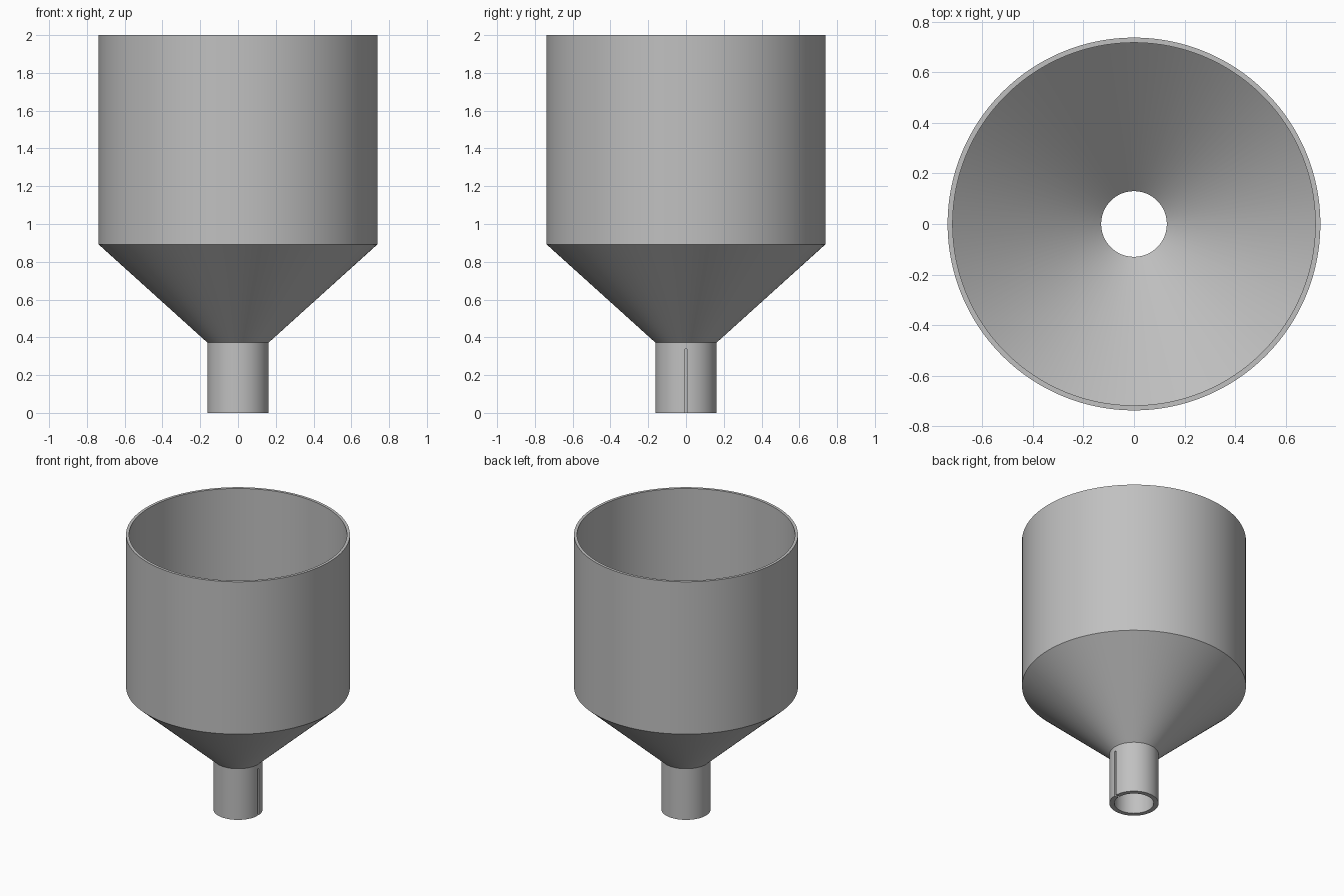
import bpy
import bmesh
import math

cube = bpy.data.objects.get("Cube")
if cube:
    bpy.data.objects.remove(cube, do_unlink=True)

SEGMENTS = 128

grey = bpy.data.materials.new("plain grey")
grey.use_nodes = True
colour = (0.53, 0.53, 0.53, 1)
grey.diffuse_color = colour
grey.node_tree.nodes["Principled BSDF"].inputs["Base Color"].default_value = colour


def add_object(name, bm):
    bmesh.ops.recalc_face_normals(bm, faces=bm.faces)
    mesh = bpy.data.meshes.new(name)
    bm.to_mesh(mesh)
    bm.free()
    mesh.materials.append(grey)
    obj = bpy.data.objects.new(name, mesh)
    bpy.context.collection.objects.link(obj)
    return obj


def lathe(name, profile):
    """Turn a closed (radius, height) profile around the z axis."""
    bm = bmesh.new()
    rings = []
    for i in range(SEGMENTS):
        a = math.tau * i / SEGMENTS
        rings.append([bm.verts.new((r * math.cos(a), r * math.sin(a), z))
                      for r, z in profile])
    for i, ring in enumerate(rings):
        following = rings[(i + 1) % SEGMENTS]
        for j in range(len(profile)):
            k = (j + 1) % len(profile)
            bm.faces.new((ring[j], following[j], following[k], ring[k]))
    return add_object(name, bm)


# Funnel: spout, cone and tall hopper in one thin wall
outside = [(0.162, 0), (0.162, 0.372), (0.738, 0.892), (0.738, 2)]
inside = [(0.718, 2), (0.718, 0.9), (0.13, 0.372), (0.13, 0)]
funnel = lathe("funnel", outside + inside)

# Narrow round-topped slot up one side of the spout
half_width, slot_top = 0.008, 0.34
outline = [(-half_width, -0.05), (half_width, -0.05)]
for i in range(9):
    a = math.pi * i / 8
    outline.append((half_width * math.cos(a),
                    slot_top - half_width + half_width * math.sin(a)))
bm = bmesh.new()
face = bm.faces.new([bm.verts.new((0.08, y, z)) for y, z in outline])
extruded = bmesh.ops.extrude_face_region(bm, geom=[face], use_keep_orig=True)
bmesh.ops.translate(bm, vec=(0.15, 0, 0),
                    verts=[v for v in extruded["geom"]
                           if isinstance(v, bmesh.types.BMVert)])
cutter = add_object("slot_cutter", bm)
cutter.hide_render = True

cut = funnel.modifiers.new("spout slot", 'BOOLEAN')
cut.operation = 'DIFFERENCE'
cut.solver = 'EXACT'
cut.object = cutter

# Apply the cut, then smooth the round walls and keep the rims sharp
bpy.ops.object.select_all(action='DESELECT')
funnel.select_set(True)
bpy.context.view_layer.objects.active = funnel
bpy.ops.object.modifier_apply(modifier=cut.name)
bpy.data.objects.remove(cutter, do_unlink=True)
bpy.ops.object.shade_smooth_by_angle(angle=math.radians(30))
